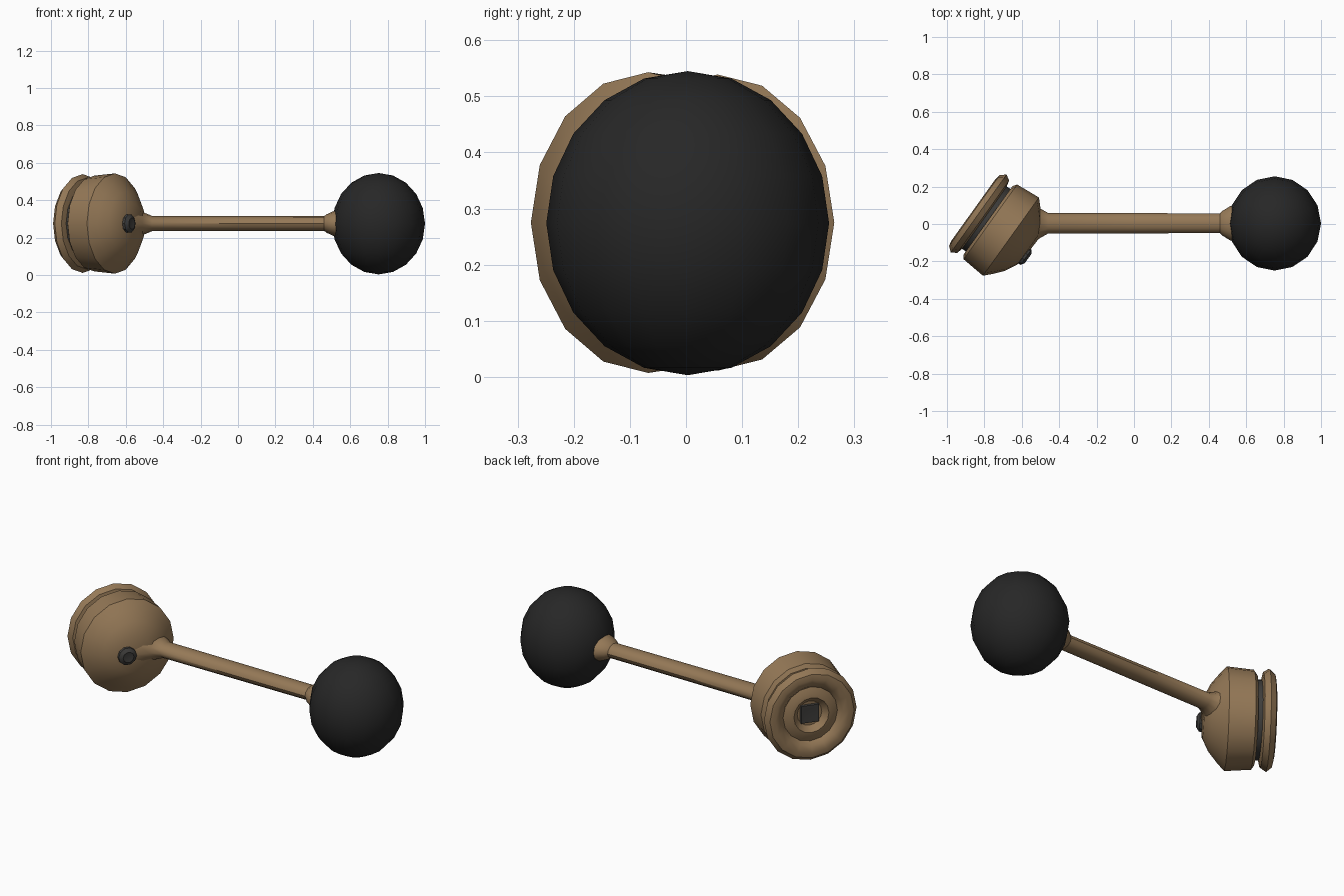
import bpy, bmesh, math
from mathutils import Vector

if "Cube" in bpy.data.objects:
    bpy.data.objects.remove(bpy.data.objects["Cube"])


def material(name, col):
    m = bpy.data.materials.new(name)
    m.diffuse_color = (*col, 1)
    m.use_nodes = True
    m.node_tree.nodes["Principled BSDF"].inputs["Base Color"].default_value = m.diffuse_color
    return m


BRASS = material("aged brass", (0.30, 0.19, 0.095))
BLACK = material("black", (0.02, 0.02, 0.02))
GREY = material("dark grey", (0.05, 0.048, 0.045))


def finish(bm, name, mat, angle):
    bmesh.ops.remove_doubles(bm, verts=bm.verts, dist=0.0001)
    bmesh.ops.recalc_face_normals(bm, faces=bm.faces)
    me = bpy.data.meshes.new(name)
    bm.to_mesh(me)
    bm.free()
    ob = bpy.data.objects.new(name, me)
    bpy.context.collection.objects.link(ob)
    me.materials.append(mat)
    bpy.ops.object.select_all(action='DESELECT')
    ob.select_set(True)
    bpy.context.view_layer.objects.active = ob
    bpy.ops.object.shade_smooth_by_angle(angle=math.radians(angle))
    return ob


def lathe(name, profile, origin, axis, mat, seg=14, side=1.0, up=1.0, phase=0.0, angle=35):
    """Revolve (distance, radius) points around a level axis."""
    w = Vector(axis).normalized()
    z = Vector((0, 0, 1))
    u = z.cross(w)
    bm = bmesh.new()
    rings = []
    for d, r in profile:
        ring = []
        for i in range(seg):
            a = phase + math.tau * i / seg
            ring.append(bm.verts.new(Vector(origin) + w * d
                                     + u * (math.cos(a) * r * side) + z * (math.sin(a) * r * up)))
        rings.append(ring)
    for a, b in zip(rings, rings[1:]):
        for i in range(seg):
            j = (i + 1) % seg
            bm.faces.new((a[i], a[j], b[j], b[i]))
    bmesh.ops.dissolve_degenerate(bm, dist=0.0001, edges=bm.edges)
    return finish(bm, name, mat, angle)


HEAD = (-0.78, 0.02, 0.275)
AXIS = (0.81, -0.58, 0)

# tilted knob body
lathe("knob_body", [(0.0, 0), (0.0, 0.235), (0.015, 0.256), (0.15, 0.268), (0.19, 0.225),
                    (0.23, 0.175), (0.265, 0.105), (0.27, 0.0)], HEAD, AXIS, BRASS, 16, 0.96)

# dark core in the seam between body and back plate
lathe("seam_core", [(-0.04, 0), (-0.04, 0.205), (0.01, 0.205), (0.01, 0)],
      HEAD, AXIS, GREY, 16)

# back plate with dished face and raised inner ring
lathe("back_plate", [(-0.022, 0), (-0.022, 0.2), (-0.032, 0.245), (-0.062, 0.264),
                     (-0.09, 0.24), (-0.096, 0.21), (-0.085, 0.175), (-0.062, 0.155),
                     (-0.076, 0.125), (-0.08, 0.1), (-0.05, 0.07), (-0.048, 0)],
      HEAD, AXIS, BRASS, 16, 0.97)

# square spindle socket in the back plate
lathe("spindle_socket", [(-0.04, 0), (-0.04, 0.075), (-0.062, 0.07), (-0.062, 0.045),
                         (-0.052, 0.0)], HEAD, AXIS, GREY, 4, phase=math.pi / 4)

# small button on the front of the knob
lathe("front_button", [(0.25, 0), (0.25, 0.052), (0.28, 0.05), (0.293, 0.03), (0.288, 0)],
      (-0.805, -0.015, 0.275), AXIS, GREY, 10)

# connecting rod, flared at both ends
lathe("rod", [(-0.64, 0), (-0.64, 0.15), (-0.56, 0.11), (-0.51, 0.062), (-0.46, 0.041),
              (0.0, 0.04), (0.46, 0.039), (0.475, 0.05), (0.515, 0.068), (0.56, 0.068),
              (0.56, 0)], (0, 0.004, 0.275), (1, 0, 0), BRASS, 12, 1.35)

# black ball
bm = bmesh.new()
bmesh.ops.create_uvsphere(bm, u_segments=16, v_segments=10, radius=1)
for v in bm.verts:
    v.co = Vector((0.752 + v.co.x * 0.248, 0.003 + v.co.y * 0.252, 0.274 + v.co.z * 0.271))
finish(bm, "ball", BLACK, 60)
